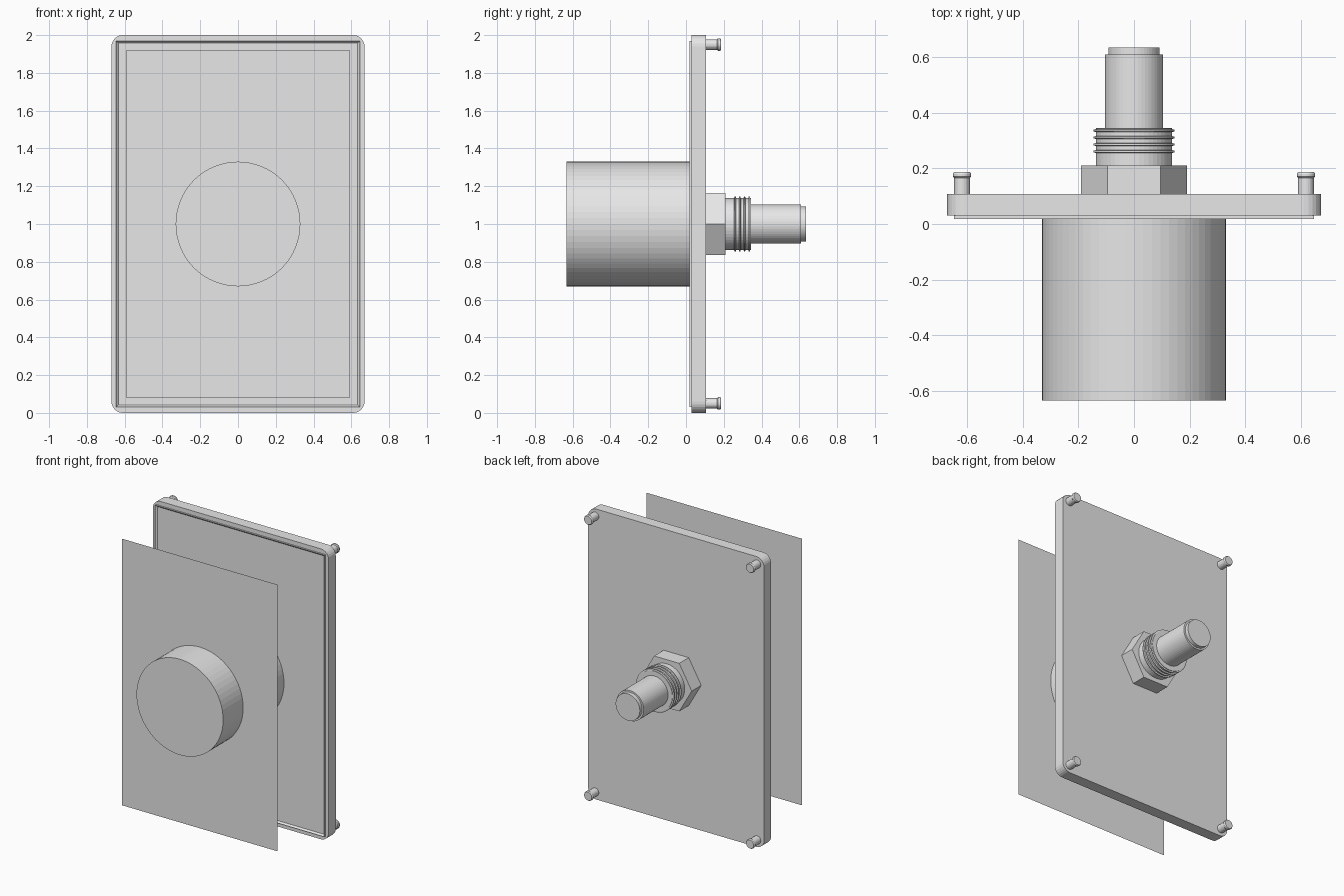
import bpy, bmesh
from math import cos, sin, tau, pi

cube = bpy.data.objects.get("Cube")
if cube:
    bpy.data.objects.remove(cube, do_unlink=True)

grey = bpy.data.materials.new("plain_grey")
grey.use_nodes = True
grey.diffuse_color = (0.8, 0.8, 0.8, 1)
grey.node_tree.nodes["Principled BSDF"].inputs["Base Color"].default_value = (0.8, 0.8, 0.8, 1)

MID = 1.0  # height of the central axis


def finish(name, bm):
    bmesh.ops.recalc_face_normals(bm, faces=bm.faces)
    mesh = bpy.data.meshes.new(name)
    bm.to_mesh(mesh)
    bm.free()
    mesh.materials.append(grey)
    obj = bpy.data.objects.new(name, mesh)
    bpy.context.collection.objects.link(obj)
    return obj


def loft(name, loops):
    """Join matching loops of points into a capped solid."""
    bm = bmesh.new()
    rings = [[bm.verts.new(p) for p in loop] for loop in loops]
    n = len(rings[0])
    for a, b in zip(rings, rings[1:]):
        for i in range(n):
            j = (i + 1) % n
            bm.faces.new((a[i], a[j], b[j], b[i]))
    bm.faces.new(rings[0])
    bm.faces.new(rings[-1][::-1])
    return finish(name, bm)


def lathe(name, profile, sides=64, x=0, z=MID):
    """Turn (radius, y) steps around an axis along y."""
    return loft(name, [[(x + r * cos(tau * i / sides), y, z + r * sin(tau * i / sides))
                        for i in range(sides)] for r, y in profile])


def rounded_slab(name, half_w, half_h, radius, y0, y1, steps=6):
    outline = []
    for q, (sx, sz) in enumerate([(1, 1), (-1, 1), (-1, -1), (1, -1)]):
        for k in range(steps + 1):
            a = pi / 2 * (q + k / steps)
            outline.append((sx * (half_w - radius) + radius * cos(a),
                            MID + sz * (half_h - radius) + radius * sin(a)))
    return loft(name, [[(x, y, z) for x, z in outline] for y in (y0, y1)])


# Mounting plate in two layers
rounded_slab("plate_body", 0.67, 1.0, 0.06, 0.03, 0.09)
rounded_slab("plate_back", 0.67, 1.0, 0.06, 0.09, 0.107)

# Thin raised lip around the front of the plate
bm = bmesh.new()
bmesh.ops.create_cube(bm, size=1)
for v in bm.verts:
    v.co = (v.co.x * 1.29, 0.025 + v.co.y * 0.014, MID + v.co.z * 1.94)
bm.normal_update()
front = [f for f in bm.faces if f.normal.y < -0.9]
bmesh.ops.inset_region(bm, faces=front, thickness=0.016, depth=-0.011)
finish("front_lip", bm)

# Flat sheet floating around the drum
bm = bmesh.new()
bm.faces.new([bm.verts.new((sx * 0.592, -0.415, MID + sz * 0.918))
              for sx, sz in [(-1, -1), (1, -1), (1, 1), (-1, 1)]])
finish("front_sheet", bm)

# Large drum on the front
lathe("front_drum", [(0.33, -0.633), (0.33, 0.031)])

# Hex nut, threaded collar and stepped shaft on the back
lathe("hex_nut", [(0.191, 0.106), (0.191, 0.21)], sides=6)
lathe("collar", [(0.137, 0.2), (0.137, 0.344)], sides=48)
for i in range(4):
    y = 0.26 + i * 0.025
    lathe(f"thread_ring_{i + 1}", [(0.137, y - 0.005), (0.146, y - 0.003),
                                   (0.146, y + 0.003), (0.137, y + 0.005)], sides=48)
lathe("shaft", [(0.104, 0.34), (0.104, 0.608), (0.092, 0.608), (0.092, 0.634)], sides=48)

# Headed pegs at the four back corners
for side, sx in (("left", 1), ("right", -1)):
    for level, sz in (("top", 1), ("bottom", -1)):
        lathe(f"peg_{level}_{side}",
              [(0.028, 0.1), (0.028, 0.165), (0.033, 0.17), (0.033, 0.18), (0.029, 0.186)],
              sides=24, x=sx * 0.617, z=MID + sz * 0.95)
